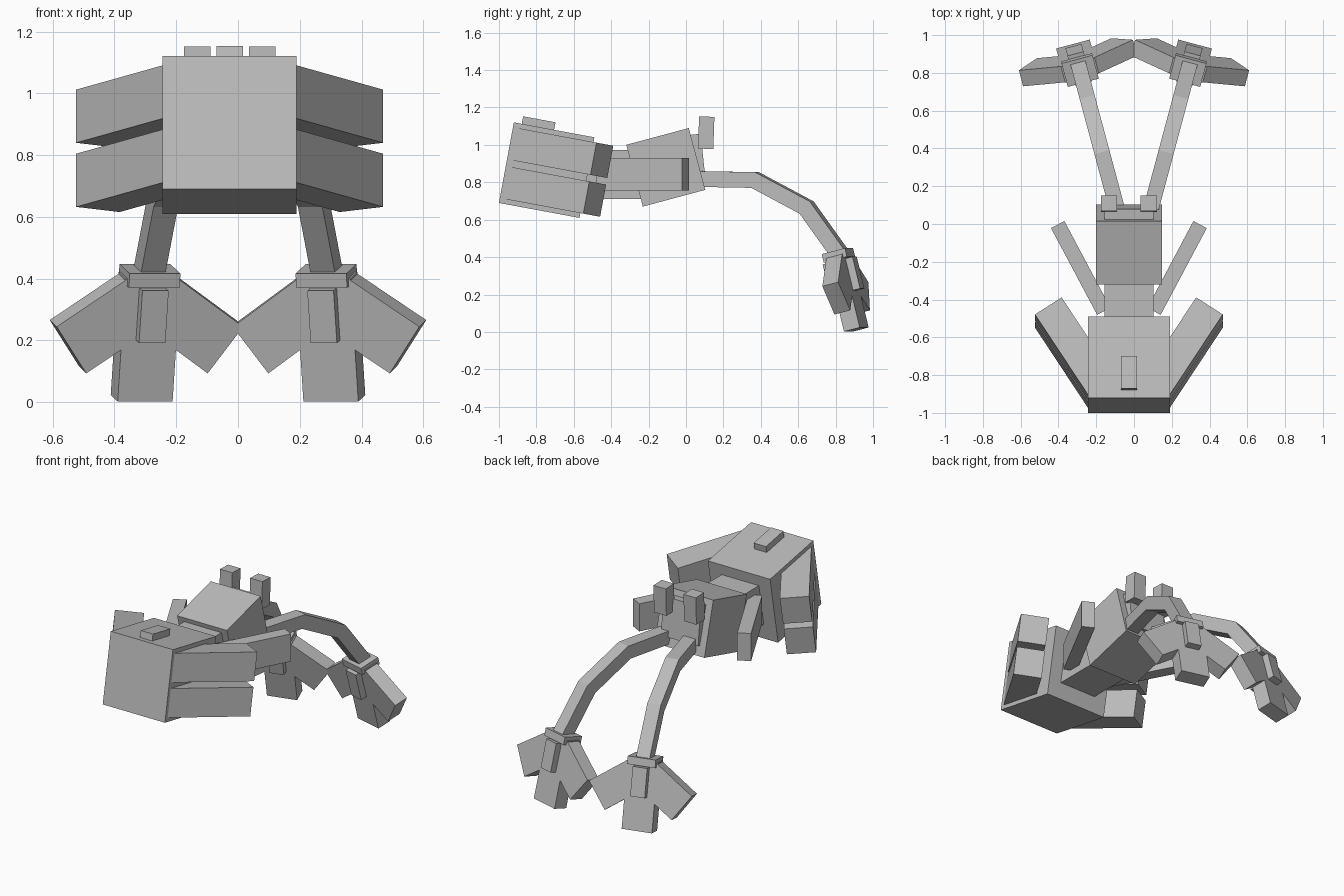
import bpy, math
from mathutils import Matrix, Vector

cube = bpy.data.objects.get("Cube")
if cube:
    bpy.data.objects.remove(cube, do_unlink=True)

grey = bpy.data.materials.new("plain grey")
grey.use_nodes = True
grey.diffuse_color = (0.5, 0.5, 0.5, 1)
grey.node_tree.nodes["Principled BSDF"].inputs["Base Color"].default_value = (0.5, 0.5, 0.5, 1)


def move(x, y, z):
    return Matrix.Translation((x, y, z))


def turn(degrees, axis):
    return Matrix.Rotation(math.radians(degrees), 4, axis)


def box(name, frame, xs, ys, zs):
    """Block spanning the given ranges inside a local frame."""
    bpy.ops.mesh.primitive_cube_add(size=1)
    ob = bpy.context.object
    ob.name = name
    spans = (xs, ys, zs)
    size = Matrix.Diagonal([b - a for a, b in spans] + [1])
    ob.data.transform(frame @ move(*[(a + b) / 2 for a, b in spans]) @ size)
    ob.data.materials.append(grey)
    return ob


MID = -0.027

# Head with a small ridge on top
head = move(MID, -0.745, 0.865) @ turn(-10.5, 'X')
box("head", head, (-0.217, 0.217), (-0.219, 0.219), (-0.219, 0.219))
box("head_ridge", head, (-0.043, 0.043), (-0.176, 0), (0.2, 0.26))

# Neck, body and back plate
box("neck", move(MID, 0, 0), (-0.13, 0.13), (-0.56, -0.1), (0.71, 0.972))
body = move(MID, -0.108, 0.88) @ turn(15, 'X')
box("body", body, (-0.174, 0.174), (-0.173, 0.173), (-0.171, 0.171))
plate = move(MID, 0.09, 0.95) @ turn(6, 'X')
box("back_plate", plate, (-0.13, 0.13), (-0.09, 0.0), (-0.13, 0.11))

# Limb centre line as (y, z)
limb_path = [(0.04, 0.818), (0.37, 0.812), (0.645, 0.665), (0.82, 0.42)]

for s, side in ((1, "left"), (-1, "right")):
    # Swept back cheek fins, two on each side of the head
    fin = head @ move(s * 0.497, 0.235, 0) @ turn(-33 * s, 'Z')
    across = (-0.168, 0) if s > 0 else (0, 0.168)
    box(side + "_upper_cheek_fin", fin, across, (-0.53, 0), (0.018, 0.193))
    box(side + "_lower_cheek_fin", fin, across, (-0.53, 0), (-0.193, -0.018))

    # Level fins beside the body
    fin = move(MID + s * 0.377, -0.003, 0.842) @ turn(-28 * s, 'Z')
    box(side + "_body_fin", fin, (-0.04, 0.04), (-0.52, 0), (-0.087, 0.087))

    # Stubs on the back plate
    stub = move(MID + s * 0.105, 0.108, 1.065) @ turn(-2, 'X')
    box(side + "_stub", stub, (-0.043, 0.043), (-0.041, 0.041), (-0.086, 0.086))

    # Jointed limb reaching back and down
    yaw = turn(-15 * s, 'Z')
    base = move(s * 0.285, 0.81, 0) @ yaw
    points = [Vector(((y - 0.81) / 0.966, z)) for y, z in limb_path]
    for i, (a, b) in enumerate(zip(points, points[1:])):
        d = b - a
        seg = base @ move(0, a.x, a.y) @ turn(math.degrees(math.atan2(d.y, d.x)), 'X')
        box(f"{side}_limb_{i + 1}", seg, (-0.041, 0.041),
            (-0.01, d.length + 0.01), (-0.042, 0.042))

    # Hand: wrist, middle finger, raised panel and two splayed fingers
    hand = move(s * 0.285, 0.81, 0.43) @ yaw @ turn(14, 'X')
    box(side + "_wrist", hand, (-0.085, 0.085), (-0.066, 0.066), (-0.045, 0.002))
    box(side + "_middle_finger", hand, (-0.092, 0.092), (-0.045, 0.045), (-0.43, -0.02))
    box(side + "_hand_panel", hand, (-0.044, 0.044), (-0.085, 0.085), (-0.225, -0.05))
    for k, place in ((1, "outer"), (-1, "inner")):
        t = k * s
        finger = hand @ move(t * 0.258, 0, -0.258) @ turn(-55 * t, 'Y')
        box(f"{side}_{place}_finger", finger, (-0.095, 0.095), (-0.045, 0.045), (0, 0.3))
